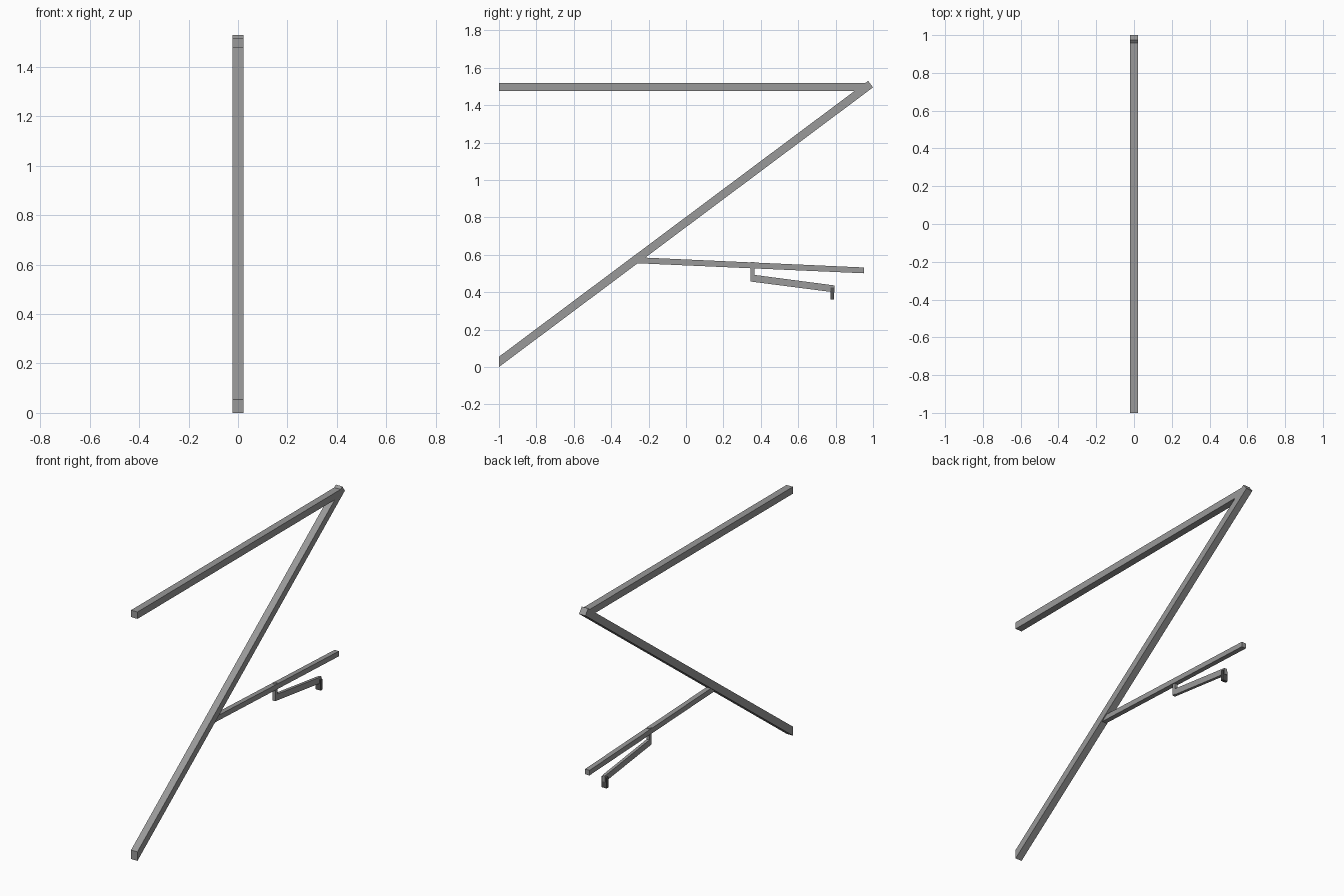
import bpy, bmesh

if "Cube" in bpy.data.objects:
    bpy.data.objects.remove(bpy.data.objects["Cube"])


def material(name, value):
    m = bpy.data.materials.new(name)
    m.diffuse_color = (value, value, value, 1)
    m.use_nodes = True
    m.node_tree.nodes["Principled BSDF"].inputs["Base Color"].default_value = m.diffuse_color
    return m


steel = material("grey steel", 0.32)
dark = material("dark grey", 0.09)


def side_part(name, profile, width, mat):
    """Extrude a (y, z) side profile symmetrically across x."""
    bm = bmesh.new()
    face = bm.faces.new([bm.verts.new((-width / 2, y, z)) for y, z in profile])
    new = bmesh.ops.extrude_face_region(bm, geom=[face])["geom"]
    bmesh.ops.translate(bm, vec=(width, 0, 0),
                        verts=[v for v in new if isinstance(v, bmesh.types.BMVert)])
    bmesh.ops.recalc_face_normals(bm, faces=bm.faces)
    mesh = bpy.data.meshes.new(name)
    bm.to_mesh(mesh)
    bm.free()
    mesh.materials.append(mat)
    bpy.context.collection.objects.link(bpy.data.objects.new(name, mesh))


# Main frame: horizontal top tube and long diagonal with a plumb-cut foot
side_part("top_tube", [(-1, 1.476), (0.96, 1.476), (0.96, 1.518), (-1, 1.518)], 0.043, steel)
side_part("diagonal_tube", [(-1, 0), (1, 1.495), (0.974, 1.53), (-1, 0.055)], 0.043, steel)

# Slightly sloping branch tube
side_part("branch_tube", [(-0.27, 0.555), (0.952, 0.501), (0.952, 0.532), (-0.27, 0.587)], 0.03, steel)

# Hanging post, arm and dark end block below the branch
side_part("hanger_post", [(0.345, 0.457), (0.366, 0.457), (0.366, 0.562), (0.345, 0.562)], 0.02, steel)
side_part("lower_arm", [(0.345, 0.457), (0.794, 0.399), (0.794, 0.436), (0.345, 0.495)], 0.018, steel)
side_part("end_block", [(0.773, 0.36), (0.79, 0.36), (0.79, 0.425), (0.773, 0.425)], 0.034, dark)
